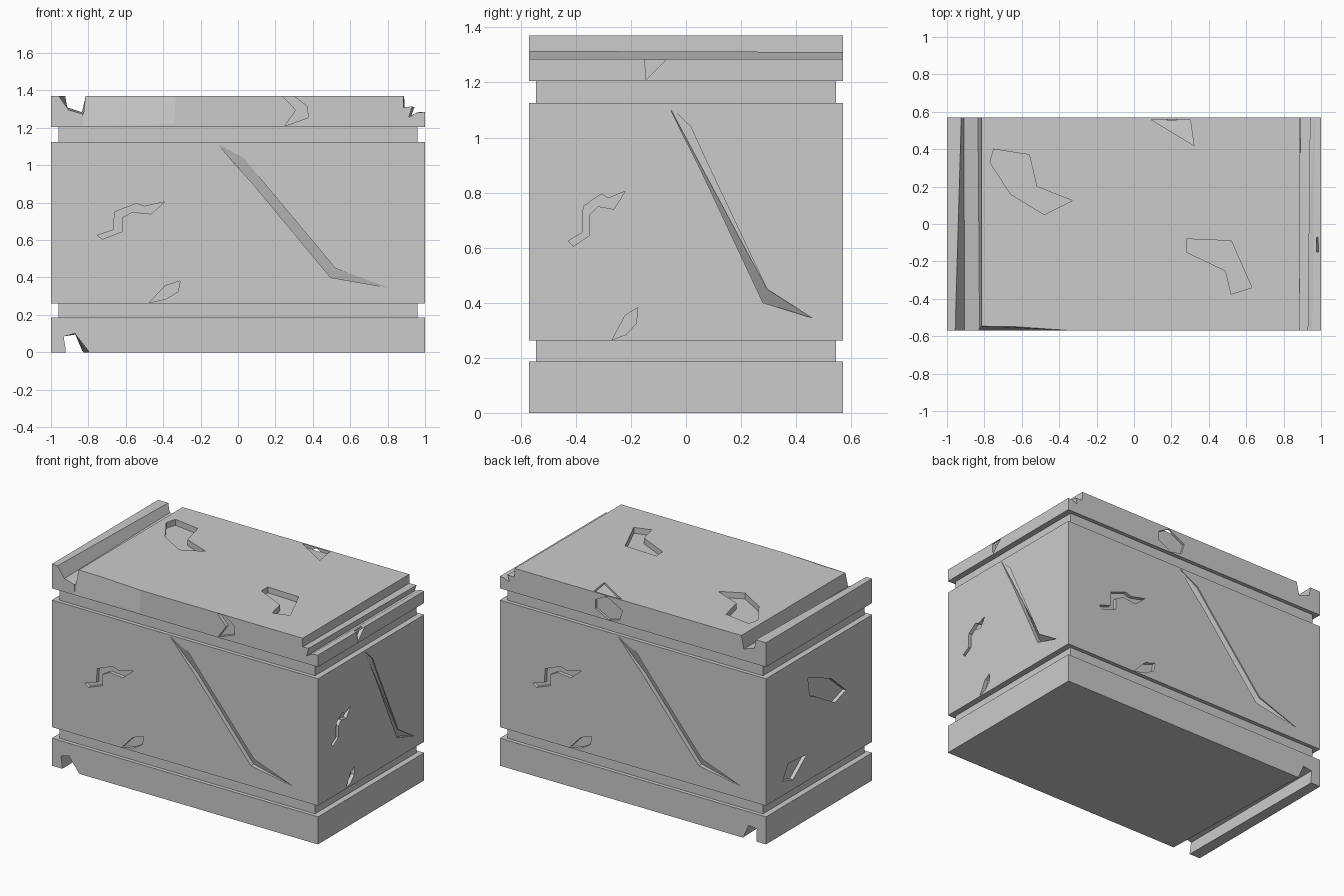
import bpy, bmesh

if "Cube" in bpy.data.objects:
    bpy.data.objects.remove(bpy.data.objects["Cube"])

W, D = 1.0, 0.57


def loft(name, loops):
    """Closed solid through a list of matching point loops."""
    bm = bmesh.new()
    rings = [[bm.verts.new(p) for p in loop] for loop in loops]
    n = len(rings[0])
    for a, b in zip(rings, rings[1:]):
        for i in range(n):
            j = (i + 1) % n
            bm.faces.new((a[i], a[j], b[j], b[i]))
    bm.faces.new(rings[0])
    bm.faces.new(rings[-1])
    bmesh.ops.recalc_face_normals(bm, faces=bm.faces)
    me = bpy.data.meshes.new(name)
    bm.to_mesh(me)
    bm.free()
    ob = bpy.data.objects.new(name, me)
    bpy.context.collection.objects.link(ob)
    return ob


# Main block: base, lower groove, body, upper groove, top slab
G = 0.04
layers = [(0, 0), (0.187, 0), (0.187, G), (0.262, G), (0.262, 0), (1.125, 0),
          (1.125, G), (1.205, G), (1.205, 0), (1.37, 0)]
block = loft("stone_block", [[(-W + i, -D + i * .65, z), (W - i, -D + i * .65, z),
                              (W - i, D - i * .65, z), (-W + i, D - i * .65, z)]
                             for z, i in layers])


def carve(loops):
    cutter = loft("cutter", loops)
    cutter.hide_render = True
    mod = block.modifiers.new("carve", 'BOOLEAN')
    mod.operation = 'DIFFERENCE'
    mod.solver = 'EXACT'
    mod.object = cutter
    bpy.context.view_layer.objects.active = block
    bpy.ops.object.modifier_apply(modifier=mod.name)
    bpy.data.objects.remove(cutter)


# Placement of (u, v, depth) on each face
SIDES = {
    "front": lambda u, v, d: (u, -D + d, v),
    "back": lambda u, v, d: (-u, D - d, v),
    "right": lambda u, v, d: (W - d, u, v),
    "left": lambda u, v, d: (-W + d, -u, v),
    "top": lambda u, v, d: (u, v, 1.37 - d),
}


def chip(side, pts, depth=0.025, scale=1.0):
    f = SIDES[side]
    depths = depth if isinstance(depth, list) else [depth] * len(pts)
    carve([[f(u * scale, v, -0.05) for u, v in pts],
           [f(u * scale, v, d) for (u, v), d in zip(pts, depths)]])


# Broken edges running front to back (front outline, back outline)
def edge_notch(front, back):
    carve([[(x, -0.7, z) for x, z in front], [(x, 0.7, z) for x, z in back]])


edge_notch([(-.96, 1.371), (-.905, 1.295), (-.825, 1.272), (-.815, 1.371), (-.815, 1.5), (-.96, 1.5)],
           [(-.92, 1.371), (-.91, 1.31), (-.835, 1.285), (-.815, 1.371), (-.815, 1.5), (-.92, 1.5)])
edge_notch([(.885, 1.5), (.885, 1.31), (.93, 1.315), (.912, 1.255), (.95, 1.28), (1.1, 1.3), (1.1, 1.5)],
           [(.885, 1.5), (.89, 1.31), (.945, 1.31), (.93, 1.27), (.97, 1.285), (1.1, 1.29), (1.1, 1.5)])
edge_notch([(-.92, -.1), (-.92, .003), (-.932, .085), (-.87, .102), (-.79, 0), (-.79, -.1)],
           [(-.93, -.1), (-.93, .003), (-.932, .085), (-.87, .095), (-.83, 0), (-.83, -.1)])

# Cracks repeated on front, back and right
zigzag = [(-.755, .625), (-.665, .655), (-.66, .75), (-.545, .795), (-.5, .78), (-.39, .805),
          (-.465, .74), (-.565, .75), (-.62, .72), (-.62, .645), (-.725, .605)]
long_crack = [(-.11, 1.115), (.03, 1.04), (.11, .94), (.52, .45), (.81, .345),
              (.495, .4), (.08, .9), (-.02, 1.01)]
long_depth = [.004, .008, .008, .008, .004, .03, .03, .03]
leaf = [(-.475, .265), (-.39, .355), (-.31, .382), (-.32, .325), (-.385, .285)]
for side, s in (("front", 1), ("back", 1), ("right", .565)):
    chip(side, zigzag, .025, s)
    chip(side, long_crack, long_depth, s)
    chip(side, leaf, .025, s)

# Left face chips
chip("left", [(-.12, .96), (.13, .86), (.29, .72), (.17, .68), (-.01, .785), (-.1, .83)])
chip("left", [(-.39, .36), (-.33, .458), (-.13, .445), (-.2, .39), (-.28, .33)])

# Top slab chips
chip("top", [(-.75, .4), (-.56, .37), (-.52, .2), (-.33, .125), (-.48, .05), (-.66, .16), (-.77, .33)], .04)
chip("top", [(.28, -.08), (.52, -.09), (.63, -.34), (.52, -.375), (.49, -.25), (.28, -.15)], .04)
chip("top", [(.09, .56), (.3, .56), (.32, .42)], [.02, .02, .01])
chip("front", [(.24, 1.368), (.31, 1.295), (.25, 1.21), (.375, 1.255), (.37, 1.315), (.3, 1.368)])
chip("back", [(-.28, 1.32), (-.2, 1.365), (-.08, 1.3), (-.1, 1.23), (-.18, 1.21), (-.28, 1.26)], .015)
chip("right", [(-.15, 1.285), (-.07, 1.285), (-.145, 1.21)])

# Worn slope on the front rim
carve([[(-.83, -.7, 1.45), (-.83, -.535, 1.45), (-.83, -.571, 1.2), (-.83, -.7, 1.2)],
       [(-.3, -.7, 1.45), (-.3, -.572, 1.45), (-.3, -.573, 1.2), (-.3, -.7, 1.2)]])
